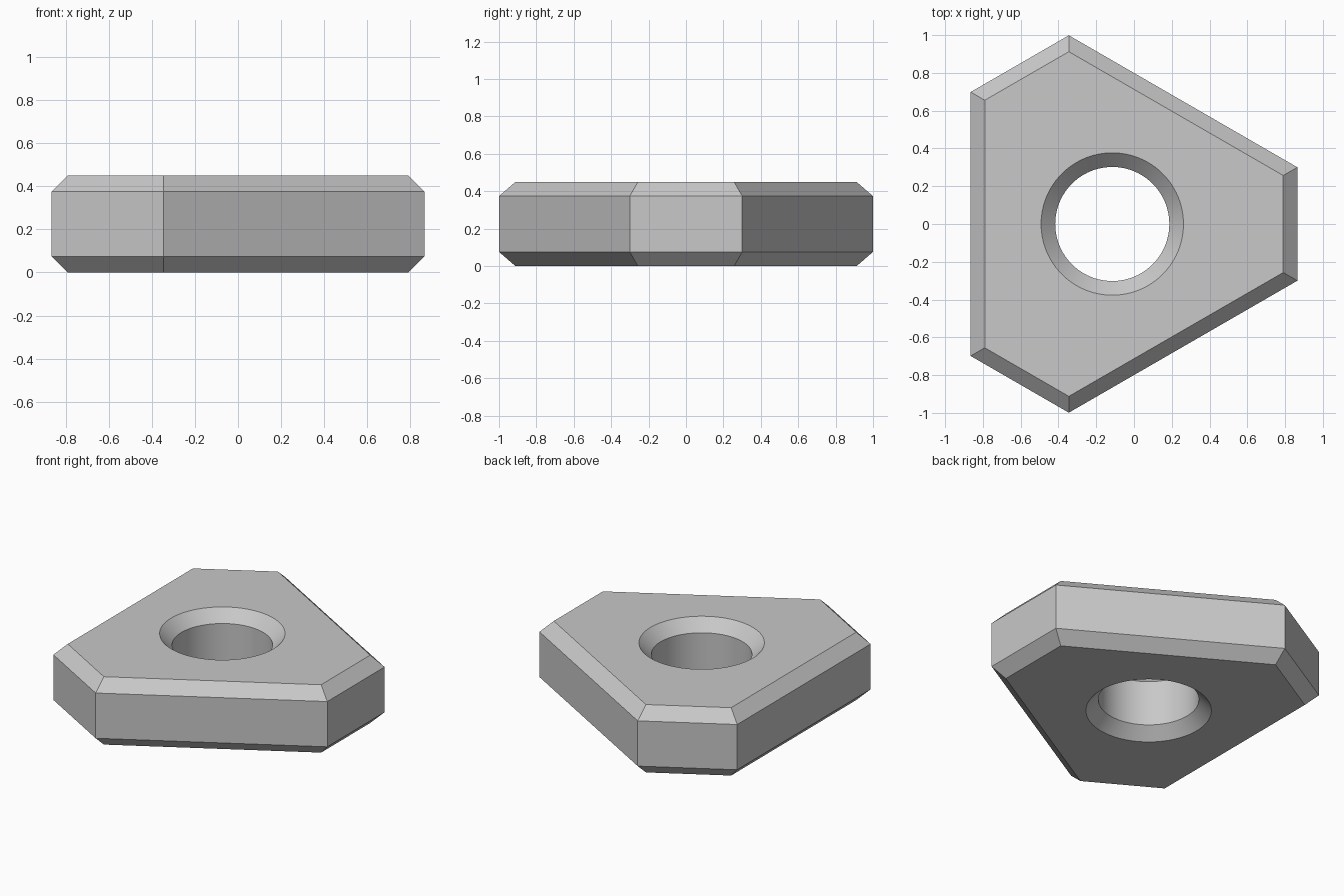
import bpy
import bmesh
from math import cos, sin, pi, radians, sqrt
from mathutils import Matrix, Vector

cube = bpy.data.objects.get("Cube")
if cube:
    bpy.data.objects.remove(cube, do_unlink=True)

HEIGHT, CHAMFER = 0.45, 0.075
SHORT_SIDE, LONG_SIDE = 0.98, 0.75     # distances from hole centre to the sides
HOLE_RADIUS, SEGMENTS = 0.302, 96
CENTRE = Vector((-0.115, 0, 0))

bm = bmesh.new()


def outline_ring(inset, z):
    """Truncated triangle: one pair of corners turned three times."""
    a, b = SHORT_SIDE - inset, LONG_SIDE - inset
    y = (b - a / 2) * 2 / sqrt(3)
    return [bm.verts.new(CENTRE + Matrix.Rotation(radians(120 * k), 3, "Z") @ Vector((a, s * y, z)))
            for k in range(3) for s in (-1, 1)]


def hole_ring(flare, z):
    r = HOLE_RADIUS + flare
    return [bm.verts.new(CENTRE + Vector((r * cos(2 * pi * i / SEGMENTS),
                                          r * sin(2 * pi * i / SEGMENTS), z)))
            for i in range(SEGMENTS)]


def skin(rings):
    """Join consecutive rings with quads."""
    for low, high in zip(rings, rings[1:]):
        n = len(low)
        for i in range(n):
            j = (i + 1) % n
            bm.faces.new((low[i], low[j], high[j], high[i]))


# Chamfered outer wall and countersunk hole share the same levels
levels = [(CHAMFER, 0), (0, CHAMFER), (0, HEIGHT - CHAMFER), (CHAMFER, HEIGHT)]
outer = [outline_ring(d, z) for d, z in levels]
inner = [hole_ring(d, z) for d, z in levels]
skin(outer)
skin(inner)

# Flat top and bottom around the hole
for end in (0, -1):
    edges = [bm.edges.get((ring[i - 1], ring[i]))
             for ring in (outer[end], inner[end]) for i in range(len(ring))]
    bmesh.ops.triangle_fill(bm, edges=edges, use_beauty=True)
bmesh.ops.recalc_face_normals(bm, faces=bm.faces)

mesh = bpy.data.meshes.new("chamfered_plate")
bm.to_mesh(mesh)
bm.free()
plate = bpy.data.objects.new("chamfered_plate", mesh)
bpy.context.collection.objects.link(plate)

# Plain grey finish
grey = bpy.data.materials.new("light_grey")
grey.use_nodes = True
colour = (0.58, 0.58, 0.58, 1)
grey.diffuse_color = colour
grey.node_tree.nodes["Principled BSDF"].inputs["Base Color"].default_value = colour
mesh.materials.append(grey)

# Smooth hole, crisp edges
bpy.ops.object.select_all(action="DESELECT")
plate.select_set(True)
bpy.context.view_layer.objects.active = plate
bpy.ops.object.shade_smooth_by_angle(angle=radians(30))
